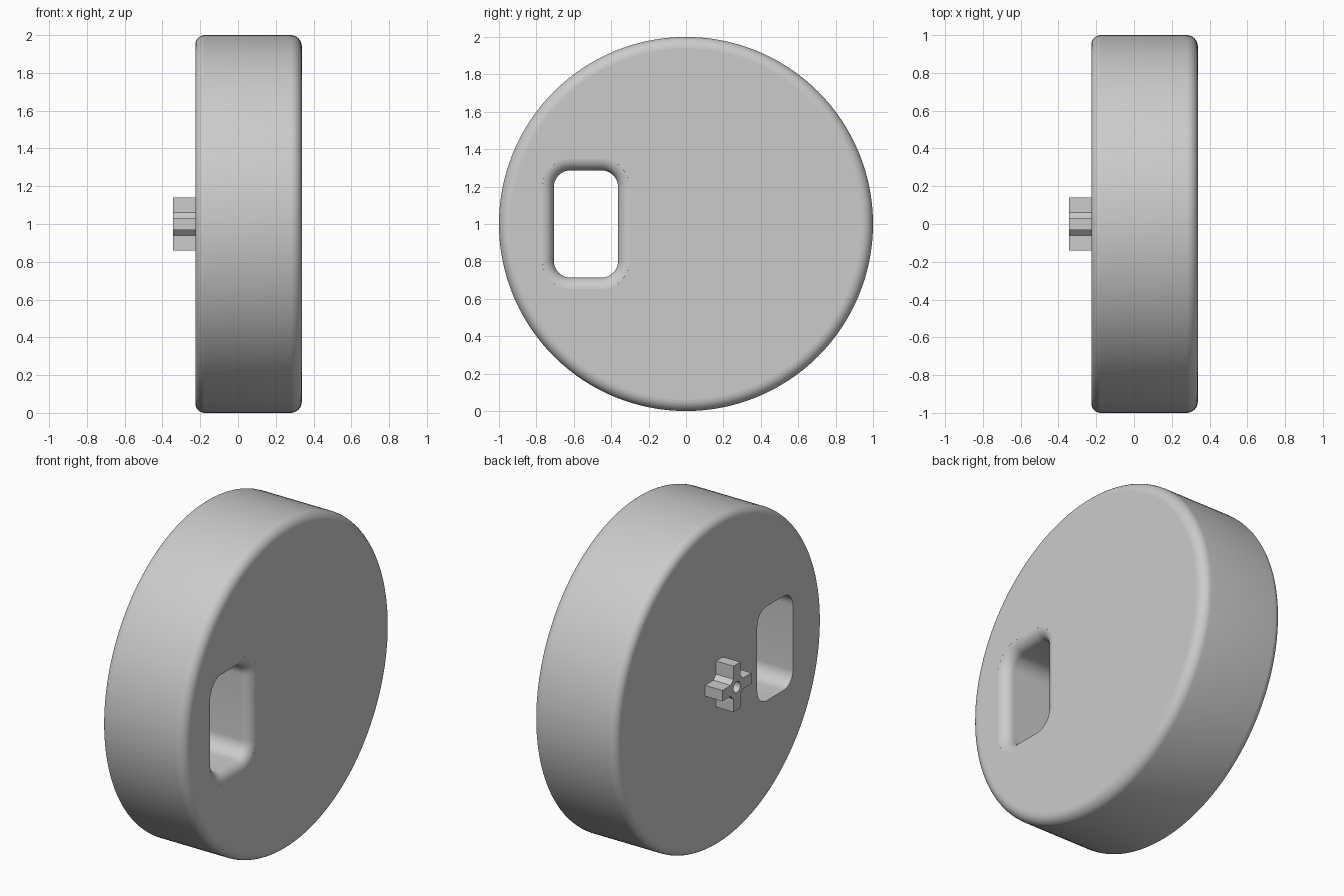
import bpy
import bmesh
from math import sin, cos, pi, radians

cube = bpy.data.objects.get("Cube")
if cube:
    bpy.data.objects.remove(cube, do_unlink=True)

grey = bpy.data.materials.new("plain grey")
grey.use_nodes = True
colour = (0.6, 0.6, 0.6, 1)
grey.diffuse_color = colour
grey.node_tree.nodes["Principled BSDF"].inputs["Base Color"].default_value = colour

LEFT, RIGHT = -0.226, 0.338      # flat faces of the disc along x
CENTRE_Z = 1.0


def circle(radius, count):
    return [(radius * cos(2 * pi * i / count), radius * sin(2 * pi * i / count))
            for i in range(count)]


def rounded_rect(half_y, half_z, radius, steps=10):
    """Outline in the y-z plane with round corners."""
    points = []
    for k, (sy, sz) in enumerate([(1, 1), (-1, 1), (-1, -1), (1, -1)]):
        for i in range(steps + 1):
            a = (k + i / steps) * pi / 2
            points.append((sy * (half_y - radius) + radius * cos(a),
                           sz * (half_z - radius) + radius * sin(a)))
    return points


def loft(name, sections, centre_y=0.0):
    """Skin (x, outline) sections along x and cap both ends."""
    bm = bmesh.new()
    rings = [[bm.verts.new((x, centre_y + y, CENTRE_Z + z)) for y, z in outline]
             for x, outline in sections]
    for a, b in zip(rings, rings[1:]):
        for i in range(len(a)):
            j = (i + 1) % len(a)
            bm.faces.new((a[i], a[j], b[j], b[i]))
    bm.faces.new(rings[0])
    bm.faces.new(rings[-1])
    bmesh.ops.recalc_face_normals(bm, faces=bm.faces)
    mesh = bpy.data.meshes.new(name)
    bm.to_mesh(mesh)
    bm.free()
    mesh.materials.append(grey)
    obj = bpy.data.objects.new(name, mesh)
    bpy.context.collection.objects.link(obj)
    return obj


def cut_and_shade(obj, cutter):
    mod = obj.modifiers.new("cut", 'BOOLEAN')
    mod.object = cutter
    mod.operation = 'DIFFERENCE'
    mod.solver = 'EXACT'
    bpy.ops.object.select_all(action='DESELECT')
    bpy.context.view_layer.objects.active = obj
    obj.select_set(True)
    bpy.ops.object.modifier_apply(modifier=mod.name)
    bpy.data.objects.remove(cutter, do_unlink=True)
    bpy.ops.object.shade_smooth_by_angle(angle=radians(35))
    # keep the flat end faces flat
    for face in obj.data.polygons:
        if abs(face.normal.x) > 0.9999:
            face.use_smooth = False


# Disc with rounded rims
rim_steps = [i / 8 * pi / 2 for i in range(9)]
r_left, r_right = 0.05, 0.06
profile = [(LEFT + r_left * (1 - sin(a)), 1 - r_left * (1 - cos(a)))
           for a in reversed(rim_steps)]
profile += [(RIGHT - r_right * (1 - sin(a)), 1 - r_right * (1 - cos(a)))
            for a in rim_steps]
disc = loft("disc", [(x, circle(r, 128)) for x, r in profile])

# Rounded window through the disc, flared on the right face
flare = 0.065
window = [(LEFT - 0.1, 0.0)]
window += [(RIGHT - flare * (1 - sin(a)), flare * (1 - cos(a)))
           for a in [i / 10 * radians(86) for i in range(11)]]
window.append((RIGHT + 0.01, flare + 0.001))
window_cutter = loft("window_cutter",
                     [(x, rounded_rect(0.172 + g, 0.287 + g, 0.09 + g))
                      for x, g in window], centre_y=-0.535)
window_cutter.hide_render = True
cut_and_shade(disc, window_cutter)

# Cross-shaped stem with chamfered inner corners and a round bore
arm, half, inner = 0.14, 0.033, 0.06
quarter = [(arm, -half), (arm, half), (inner, half), (half, inner)]
cross = []
for turn in range(4):
    cross += quarter
    quarter = [(-z, y) for y, z in quarter]
stem = loft("cross_stem", [(-0.343, cross), (LEFT + 0.002, cross)])
bore_cutter = loft("bore_cutter", [(-0.4, circle(0.033, 32)), (LEFT - 0.001, circle(0.033, 32))])
bore_cutter.hide_render = True
cut_and_shade(stem, bore_cutter)
